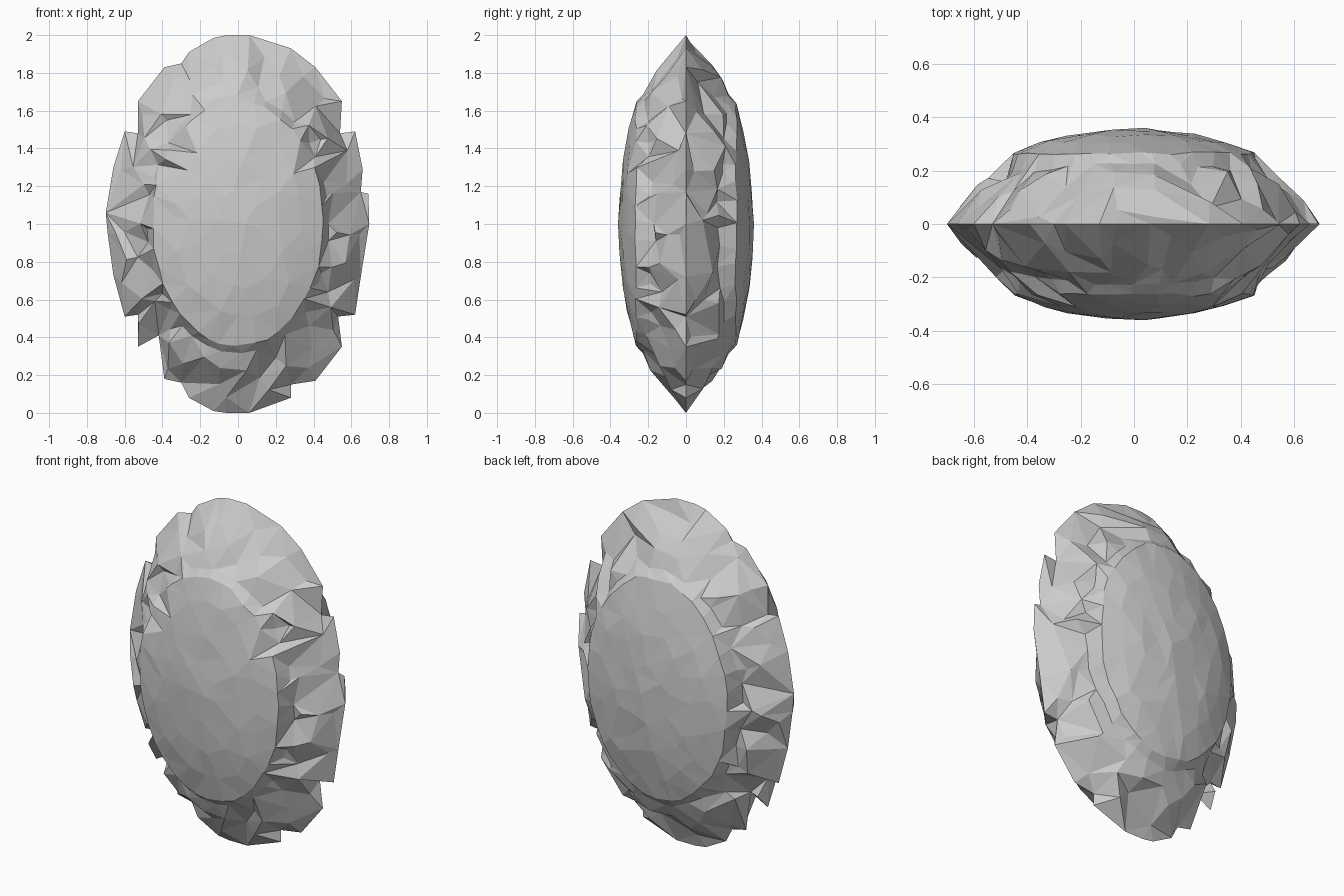
import bpy, bmesh, math, random
from mathutils import Vector
from mathutils.geometry import delaunay_2d_cdt

if "Cube" in bpy.data.objects:
    bpy.data.objects.remove(bpy.data.objects["Cube"])

# chipped outline of the stone in the x-z plane, clockwise from the top
OUTLINE = [(.06, 2), (.28, 1.93), (.41, 1.83), (.55, 1.65), (.54, 1.48), (.62, 1.49),
           (.66, 1.29), (.65, 1.17), (.69, 1.16), (.695, 1), (.65, .72), (.62, .52),
           (.53, .51), (.55, .35), (.41, .17), (.28, .15), (.28, .08), (.06, 0),
           (-.06, 0), (-.13, .01), (-.26, .08), (-.30, .16), (-.39, .18), (-.42, .41),
           (-.53, .35), (-.53, .52), (-.60, .51), (-.66, .73), (-.69, .95), (-.70, 1.06),
           (-.66, 1.3), (-.60, 1.49), (-.53, 1.48), (-.53, 1.65), (-.39, 1.83),
           (-.30, 1.85), (-.26, 1.91), (-.13, 1.985), (-.06, 2)]


def thickness(x, z):
    """Half thickness of the unchipped stone: flat dome, then a bevel to the rim."""
    s = math.hypot(x / .70, z - 1)
    if s < .63:
        return .357 - .08 * (s / .63) ** 2
    if s < .8:
        return .277 - (s - .63) / .17 * .107
    return max(0, .17 * (1 - s) / .2)


def half(bm, side, seed):
    rnd = random.Random(seed)
    pts = [Vector(p) for p in OUTLINE]
    depth = [0.0] * len(pts)

    def ring(s, n, jitter, drop):
        for i in range(n):
            a = 2 * math.pi * (i + rnd.uniform(-.3, .3)) / n
            r = s + rnd.uniform(-jitter, jitter)
            x, z = .70 * r * math.cos(a), 1 + r * math.sin(a)
            pts.append(Vector((x, z)))
            depth.append(max(.01, thickness(x, z) - drop(a)))

    # smooth faceted dome
    pts.append(Vector((.04, 1)))
    depth.append(.36)
    for s, n in ((.17, 8), (.34, 14), (.50, 20)):
        ring(s, n, .03, lambda a: rnd.uniform(-.003, .006))
    ring(.645, 36, .008, lambda a: rnd.uniform(0, .005))
    # crevice around the dome, deepest at the two long sides
    ring(.685, 36, .006, lambda a: .015 + rnd.uniform(.5, 1) * .075 * math.cos(a) ** 2)
    # alternating chips and ridges on the bevel
    ring(.76, 22, .025, lambda a: rnd.choice((-.005, .01, .04, .06)))
    ring(.84, 22, .025, lambda a: rnd.choice((-.01, 0, .03, .06)))
    ring(.92, 18, .015, lambda a: rnd.choice((-.01, 0, .02, .035)))

    n = len(OUTLINE)
    co, _, faces, orig, _, _ = delaunay_2d_cdt(
        pts, [(i, (i + 1) % n) for i in range(n)], [], 1, 1e-5)
    verts = []
    for c, o in zip(co, orig):
        y = depth[o[0]] if o else 0
        verts.append(bm.verts.new((c.x, side * y, c.y)))
    for f in faces:
        bm.faces.new([verts[i] for i in f])


# front and back halves joined along the sharp rim
bm = bmesh.new()
half(bm, -1, 4)
half(bm, 1, 11)
bmesh.ops.delete(bm, geom=[v for v in bm.verts if not v.link_faces], context='VERTS')
bmesh.ops.remove_doubles(bm, verts=bm.verts, dist=.0005)
bmesh.ops.recalc_face_normals(bm, faces=bm.faces)
mesh = bpy.data.meshes.new("chipped_stone")
bm.to_mesh(mesh)
bm.free()
stone = bpy.data.objects.new("chipped_stone", mesh)
bpy.context.collection.objects.link(stone)
